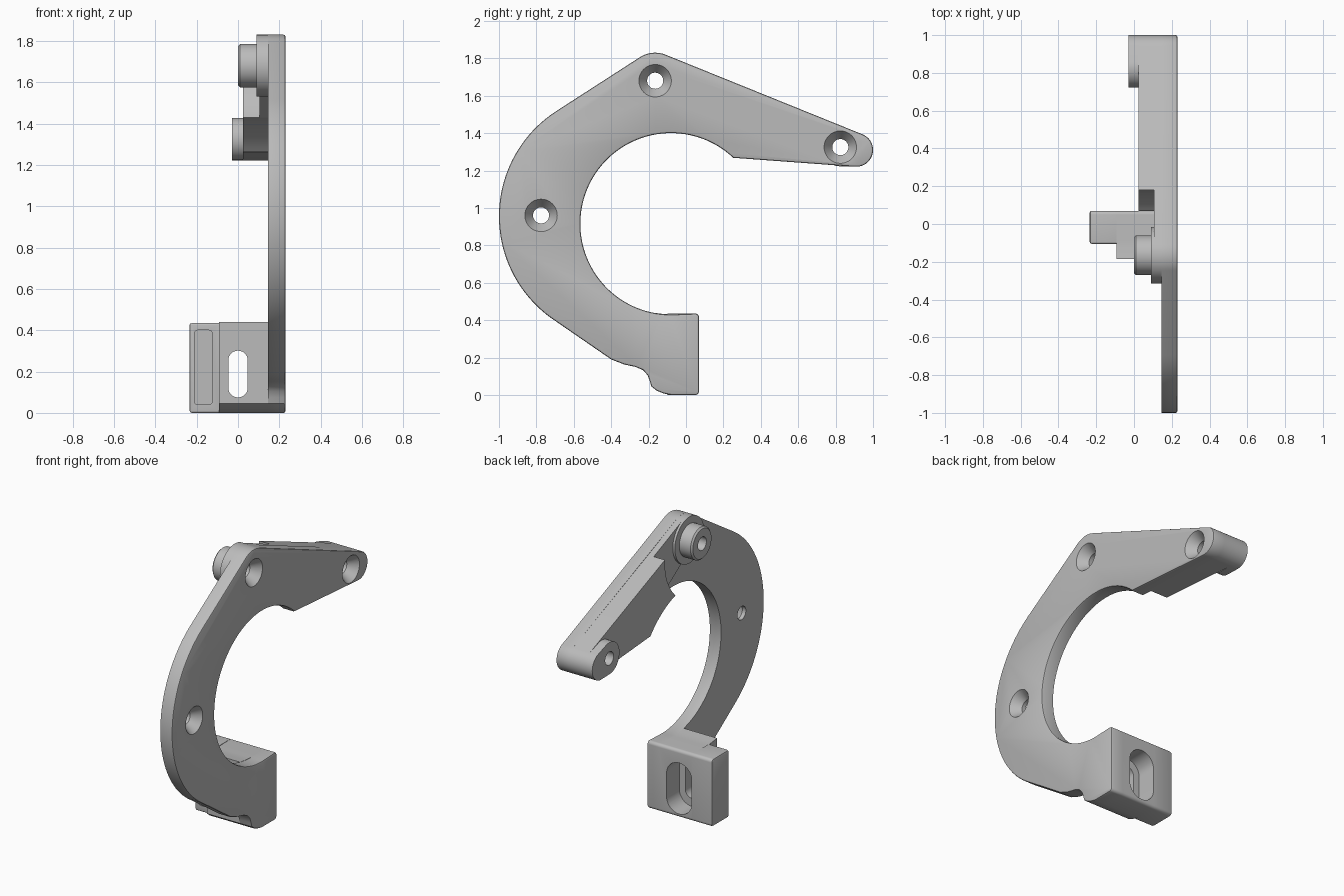
import bpy, bmesh
from math import sin, cos, radians, pi
from mathutils import Vector

if "Cube" in bpy.data.objects:
    bpy.data.objects.remove(bpy.data.objects["Cube"])

grey = bpy.data.materials.new("plain_grey")
grey.use_nodes = True
colour = (0.5, 0.5, 0.5, 1)
grey.diffuse_color = colour
grey.node_tree.nodes["Principled BSDF"].inputs["Base Color"].default_value = colour

# Key positions in the side plane (y, z)
TOP, TIP, SIDE = (-0.165, 1.68), (0.825, 1.325), (-0.775, 0.96)
RING, OUTER, END = (-0.08, 0.915), (-0.33, 0.955), (0.91, 1.31)
BACK, FACE = 0.145, 0.23


def arc(c, r, a0, a1, n=24):
    steps = [radians(a0 + (a1 - a0) * i / n) for i in range(n + 1)]
    return [(c[0] + r * cos(a), c[1] + r * sin(a)) for a in steps]


def finish(name, bm):
    bmesh.ops.recalc_face_normals(bm, faces=bm.faces)
    me = bpy.data.meshes.new(name)
    bm.to_mesh(me)
    bm.free()
    ob = bpy.data.objects.new(name, me)
    bpy.context.collection.objects.link(ob)
    me.materials.append(grey)
    return ob


def prism(name, pts, a, b, axis="x", bevel_at=None, width=0.01):
    """Extrude an outline along x or y, optionally bevelling one end's rim."""
    bm = bmesh.new()
    place = (lambda t, p: (t, p[0], p[1])) if axis == "x" else (lambda t, p: (p[0], t, p[1]))
    base = bm.faces.new([bm.verts.new(place(a, p)) for p in pts])
    out = bmesh.ops.extrude_face_region(bm, geom=[base])
    moved = [v for v in out["geom"] if isinstance(v, bmesh.types.BMVert)]
    bmesh.ops.translate(bm, verts=moved, vec=place(b - a, (0, 0)))
    bmesh.ops.recalc_face_normals(bm, faces=bm.faces)
    if bevel_at is not None:
        k = 0 if axis == "x" else 1
        rim = [e for e in bm.edges if all(abs(v.co[k] - bevel_at) < 1e-5 for v in e.verts)]
        bmesh.ops.bevel(bm, geom=rim, offset=width, segments=2, profile=0.5, affect="EDGES")
    return finish(name, bm)


def turned(name, c, profile, n=48):
    """Solid of revolution about an x-parallel axis; profile is (x, radius)."""
    bm = bmesh.new()
    rings = [[bm.verts.new((x, c[0] + r * cos(2 * pi * i / n), c[1] + r * sin(2 * pi * i / n)))
              for i in range(n)] for x, r in profile]
    for p, q in zip(rings, rings[1:]):
        for i in range(n):
            j = (i + 1) % n
            bm.faces.new((p[i], p[j], q[j], q[i]))
    bm.faces.new(rings[0])
    bm.faces.new(rings[-1])
    return finish(name, bm)


def stadium(x, z, r, half):
    return arc((x, z + half - r), r, 0, 180) + arc((x, z - half + r), r, 180, 360)


def cut(ob, cutters):
    bpy.context.view_layer.objects.active = ob
    for c in cutters:
        m = ob.modifiers.new("cut", "BOOLEAN")
        m.operation, m.solver, m.object = "DIFFERENCE", "EXACT", c
        bpy.ops.object.modifier_apply(modifier=m.name)


# Outline pieces shared by several parts
arm_end = arc(END, 0.09, 68, -94)
foot = [(-0.08, 0), (-0.12, 0.008), (-0.155, 0.022), (-0.185, 0.045)]
back_corners = arc((0.05, 0.415), 0.02, 90, 0, 6) + arc((0.05, 0.02), 0.02, 0, -90, 6)

# Hooked main plate
outline = (arc(TOP, 0.15, 123, 68, 10) + arm_end + arc(RING, 0.485, 46.7, 270, 72)
           + back_corners + foot
           + [(-0.194, 0.075), (-0.205, 0.105), (-0.23, 0.133), (-0.27, 0.15), (-0.33, 0.163), (-0.4, 0.19)]
           + arc(OUTER, 0.67, 234, 123, 40))
plate = prism("hook_plate", outline, BACK, FACE, bevel_at=FACE)

# Thick arm with a scoop around the top boss
scoop = arc(TOP, 0.345, -46.5, 3.3, 16)
arm = prism("thick_arm", scoop + arm_end + arc(RING, 0.536, 40.5, 74, 12), 0.025, BACK)

# Thin web joining the top pad to the arm
web = prism("arm_web", [(-0.1, 1.545)] + scoop + [(-0.109, 1.819), (-0.165, 1.7)], 0.105, BACK)

# Raised boss at the arm end
end_boss = prism("arm_end_boss", arc(TIP, 0.103, 68, 262, 32) + arm_end[::-1], -0.03, 0.025)

# Stepped boss at the top
top_boss = turned("top_boss", TOP, [(0, 0.095), (0.01, 0.105), (0.09, 0.105), (0.09, 0.15), (BACK, 0.15)])

# Screw holes with countersinks
for c, parts in ((TOP, (plate, top_boss, web)), (TIP, (plate, arm, end_boss)), (SIDE, (plate,))):
    hole = turned("screw_cutter", c, [(-0.2, 0.043), (0.17, 0.043), (FACE + 0.01, 0.094), (0.3, 0.094)])
    for p in parts:
        cut(p, [hole])
    bpy.data.objects.remove(hole)

# Foot block: deep inner half and shallower outer half
inner = prism("foot_block", back_corners + foot + [(-0.185, 0.441), (-0.13, 0.434), (-0.08, 0.43)], -0.093, BACK)
outer = prism("foot_block_outer", back_corners + arc((-0.095, 0.01), 0.01, 270, 180, 4)
              + arc((-0.095, 0.425), 0.01, 180, 90, 4), -0.235, -0.093, bevel_at=-0.235, width=0.012)

# Adjusting slot, wide slot recess behind it, and front pocket
slot = prism("slot_cutter", stadium(0, 0.188, 0.047, 0.113), -0.4, 0.4, "y")
recess = prism("recess_cutter", stadium(0, 0.188, 0.09, 0.165), -0.06, 0.3, "y")
cut(inner, [slot, recess])
pocket_rim = [p for cx, cz, a in ((-0.14, 0.385, 0), (-0.195, 0.385, 90), (-0.195, 0.055, 180), (-0.14, 0.055, 270))
              for p in arc((cx, cz), 0.015, a, a + 90, 5)]
pocket = prism("pocket_cutter", pocket_rim, -0.3, -0.01, "y")
cut(outer, [pocket])
for c in (slot, recess, pocket):
    bpy.data.objects.remove(c)

# Smooth curved walls while keeping crisp edges
for ob in (plate, arm, web, end_boss, top_boss, inner, outer):
    bpy.ops.object.select_all(action="DESELECT")
    ob.select_set(True)
    bpy.context.view_layer.objects.active = ob
    bpy.ops.object.shade_smooth_by_angle(angle=radians(30))
